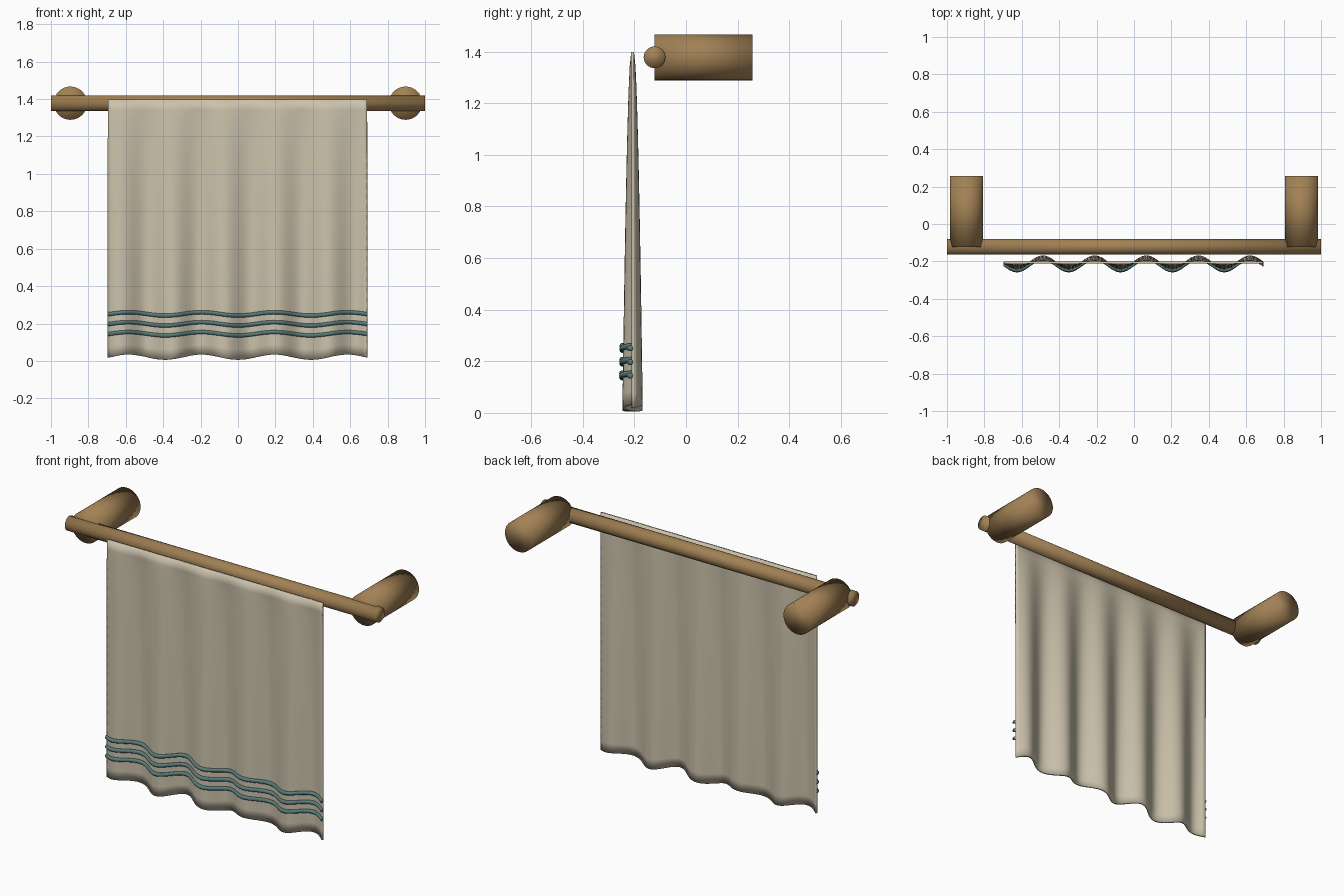
import bpy, bmesh, math
from mathutils import Matrix, Vector

cube = bpy.data.objects.get("Cube")
if cube:
    bpy.data.objects.remove(cube, do_unlink=True)


def make_material(name, rgb):
    mat = bpy.data.materials.new(name)
    mat.use_nodes = True
    mat.diffuse_color = (*rgb, 1)
    mat.node_tree.nodes["Principled BSDF"].inputs["Base Color"].default_value = (*rgb, 1)
    return mat


WOOD = make_material("warm wood", (0.36, 0.22, 0.09))
LINEN = make_material("linen cloth", (0.60, 0.54, 0.41))
TEAL = make_material("muted teal", (0.10, 0.20, 0.20))


def add_object(name, bm, mat):
    bmesh.ops.recalc_face_normals(bm, faces=bm.faces)
    for face in bm.faces:
        face.smooth = True
    mesh = bpy.data.meshes.new(name)
    bm.to_mesh(mesh)
    bm.free()
    mesh.materials.append(mat)
    obj = bpy.data.objects.new(name, mesh)
    bpy.context.collection.objects.link(obj)
    return obj


def rod(name, start, end, radius):
    start, end = Vector(start), Vector(end)
    axis = end - start
    turn = axis.to_track_quat("Z", "Y").to_matrix().to_4x4()
    bm = bmesh.new()
    bmesh.ops.create_cone(bm, cap_ends=True, segments=32, radius1=radius, radius2=radius,
                          depth=axis.length, matrix=Matrix.Translation((start + end) / 2) @ turn)
    return add_object(name, bm, WOOD)


# Rail and its two wall posts
RAIL_Y, RAIL_Z = -0.122, 1.378
rod("rail", (-1, RAIL_Y, RAIL_Z), (1, RAIL_Y, RAIL_Z), 0.042)
for side, x in (("left", 0.896), ("right", -0.896)):
    rod(side + "_post", (x, RAIL_Y, RAIL_Z), (x, 0.257, RAIL_Z), 0.089)

# Towel: folds deepen towards a rippled hem
LEFT, WIDTH, TOP = -0.695, 1.385, 1.398
COLS, ROWS = 80, 25


def fold_y(x, z):
    drop = max(0, 1 - z / TOP)
    return -0.207 - 0.034 * drop ** 0.55 * math.sin(10 * math.pi * (x - LEFT) / WIDTH)


def ripple(x):
    return -math.cos(math.tau * x / 0.39)


bm = bmesh.new()
grid = []
for r in range(ROWS + 1):
    drop = r / ROWS
    row = []
    for c in range(COLS + 1):
        x = LEFT + WIDTH * c / COLS
        z = TOP - (TOP - 0.02) * drop
        row.append(bm.verts.new((x, fold_y(x, z), z + 0.014 * drop ** 3 * ripple(x))))
    grid.append(row)
for upper, lower in zip(grid, grid[1:]):
    for c in range(COLS):
        bm.faces.new((upper[c], lower[c], lower[c + 1], upper[c + 1]))
towel = add_object("towel", bm, LINEN)
thick = towel.modifiers.new("thickness", "SOLIDIFY")
thick.thickness = 0.011
thick.offset = 0

# Raised cords along the lower front of the towel
for name, height in (("lower", 0.145), ("middle", 0.198), ("upper", 0.251)):
    bm = bmesh.new()
    rings = []
    for c in range(COLS + 1):
        x = LEFT - 0.003 + (WIDTH + 0.006) * c / COLS
        y, z = fold_y(x, height) - 0.009, height + 0.009 * ripple(x)
        ring = []
        for k in range(10):
            a = math.tau * k / 10
            ring.append(bm.verts.new((x, y + 0.011 * math.cos(a), z + 0.011 * math.sin(a))))
        rings.append(ring)
    for a, b in zip(rings, rings[1:]):
        for k in range(10):
            n = (k + 1) % 10
            bm.faces.new((a[k], a[n], b[n], b[k]))
    bm.faces.new(rings[0])
    bm.faces.new(rings[-1])
    add_object(name + "_cord", bm, TEAL)
